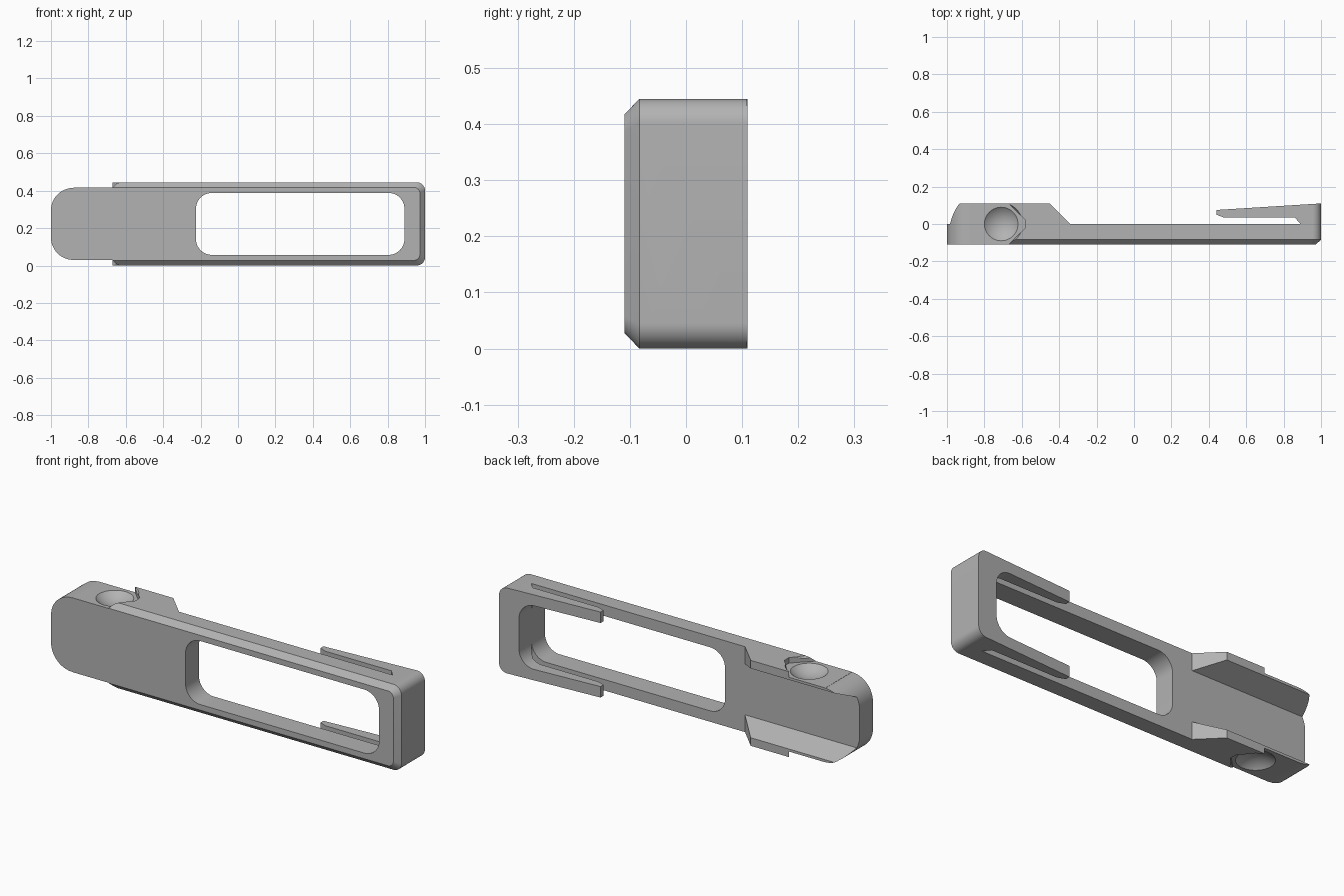
import bpy, bmesh, math

cube = bpy.data.objects.get("Cube")
if cube:
    bpy.data.objects.remove(cube, do_unlink=True)

HEIGHT = 0.445
MID = HEIGHT / 2

grey = bpy.data.materials.new("plain_grey")
grey.use_nodes = True
colour = (0.45, 0.45, 0.45, 1)
grey.diffuse_color = colour
grey.node_tree.nodes["Principled BSDF"].inputs["Base Color"].default_value = colour


def loft(name, start, end):
    """Closed solid between two matching rings of 3D points."""
    bm = bmesh.new()
    a = [bm.verts.new(p) for p in start]
    b = [bm.verts.new(p) for p in end]
    add_walls(bm, a, b)
    return finish(name, bm, a, b)


def add_walls(bm, a, b):
    for i in range(len(a)):
        j = (i + 1) % len(a)
        bm.faces.new((a[i], a[j], b[j], b[i]))


def finish(name, bm, first, last):
    bm.faces.new(first)
    bm.faces.new(last)
    bmesh.ops.recalc_face_normals(bm, faces=bm.faces)
    mesh = bpy.data.meshes.new(name)
    bm.to_mesh(mesh)
    bm.free()
    mesh.materials.append(grey)
    obj = bpy.data.objects.new(name, mesh)
    bpy.context.collection.objects.link(obj)
    return obj


def prism(name, points, axis, low, high):
    """Extrude a flat outline along the given axis."""
    place = {"x": lambda p, d: (d, p[0], p[1]),
             "y": lambda p, d: (p[0], d, p[1]),
             "z": lambda p, d: (p[0], p[1], d)}[axis]
    return loft(name, [place(p, low) for p in points], [place(p, high) for p in points])


def arc(cx, cz, r, start, steps=12):
    """Quarter circle beginning at an angle in degrees."""
    return [(cx + r * math.cos(math.radians(start + 90 * i / steps)),
             cz + r * math.sin(math.radians(start + 90 * i / steps)))
            for i in range(steps + 1)]


def combine(target, tool, operation="DIFFERENCE"):
    mod = target.modifiers.new("cut", "BOOLEAN")
    mod.operation = operation
    mod.solver = "EXACT"
    mod.object = tool
    bpy.context.view_layer.objects.active = target
    bpy.ops.object.modifier_apply(modifier=mod.name)
    bpy.data.objects.remove(tool, do_unlink=True)


def mirrored(points):
    return [(a, HEIGHT - b) for a, b in points]


# Side profile: plate, rear rails and the sprung clip arms
profile = [(-1, -0.11), (1, -0.11), (1, 0.11), (0.44, 0.075), (0.44, 0.05),
           (0.48, 0.035), (0.86, 0.035), (0.89, 0), (-0.34, 0), (-0.45, 0.11), (-1, 0.11)]
body = prism("latch_body", profile, "z", -0.1, HEIGHT + 0.1)


# Outer envelope with rounded end and chamfered front rim
def outline(inset, r):
    e = 1 - inset
    return ([(-1.2, inset)] + arc(e - r, inset + r, r, -90)
            + arc(e - r, HEIGHT - inset - r, r, 0) + [(-1.2, HEIGHT - inset)])


bm = bmesh.new()
rings = []
for y, inset, r in ((-0.11, 0.028, 0.025), (-0.083, 0, 0.045), (0.2, 0, 0.045)):
    if y == -0.11:
        y, inset = -0.12, inset + 0.01
    rings.append([bm.verts.new((px, y, pz)) for px, pz in outline(inset, r)])
for a, b in zip(rings, rings[1:]):
    add_walls(bm, a, b)
combine(body, finish("envelope", bm, rings[0], rings[-1]), "INTERSECT")

# Window through the plate and end block
x0, x1, z0, z1, r = -0.225, 0.89, 0.057, 0.388, 0.085
window = (arc(x1 - r, z0 + r, r, -90) + arc(x1 - r, z1 - r, r, 0)
          + arc(x0 + r, z1 - r, r, 90) + arc(x0 + r, z0 + r, r, 180))
combine(body, prism("window_cutter", window, "y", -0.3, 0.3))

# Dovetail channel between the rails
channel = [(0, 0.09), (0.2, 0.003), (0.2, HEIGHT - 0.003), (0, HEIGHT - 0.09)]
combine(body, prism("channel_cutter", channel, "x", -1.3, -0.28))

# Narrow grip: arrow-shaped side steps, round corners and thumb dimples
arrow = [(-1.3, -0.2), (-0.76, -0.2), (-0.58, -0.02), (-0.58, 0.02),
         (-0.76, 0.2), (-1.3, 0.2)]
corner = arc(-0.88, 0.15, 0.12, 180) + [(-0.88, -0.1), (-1.2, -0.1), (-1.2, 0.15)]
for side in (0, 1):
    low, high = (HEIGHT - 0.029, 0.7) if side else (-0.3, 0.029)
    combine(body, prism("step_cutter", arrow, "z", low, high))
    points = mirrored(corner) if side else corner
    combine(body, prism("corner_cutter", points, "y", -0.3, 0.3))
    centre = MID + (1 if side else -1) * (MID - 0.029 + 0.098)
    bpy.ops.mesh.primitive_uv_sphere_add(segments=64, ring_count=32, radius=0.133,
                                         location=(-0.71, 0, centre))
    dimple = bpy.context.object
    dimple.data.materials.append(grey)
    bpy.context.view_layer.update()
    combine(body, dimple)

# Smooth rounds with crisp edges
bpy.ops.object.select_all(action="DESELECT")
body.select_set(True)
bpy.context.view_layer.objects.active = body
bpy.ops.object.shade_smooth_by_angle(angle=math.radians(25))
